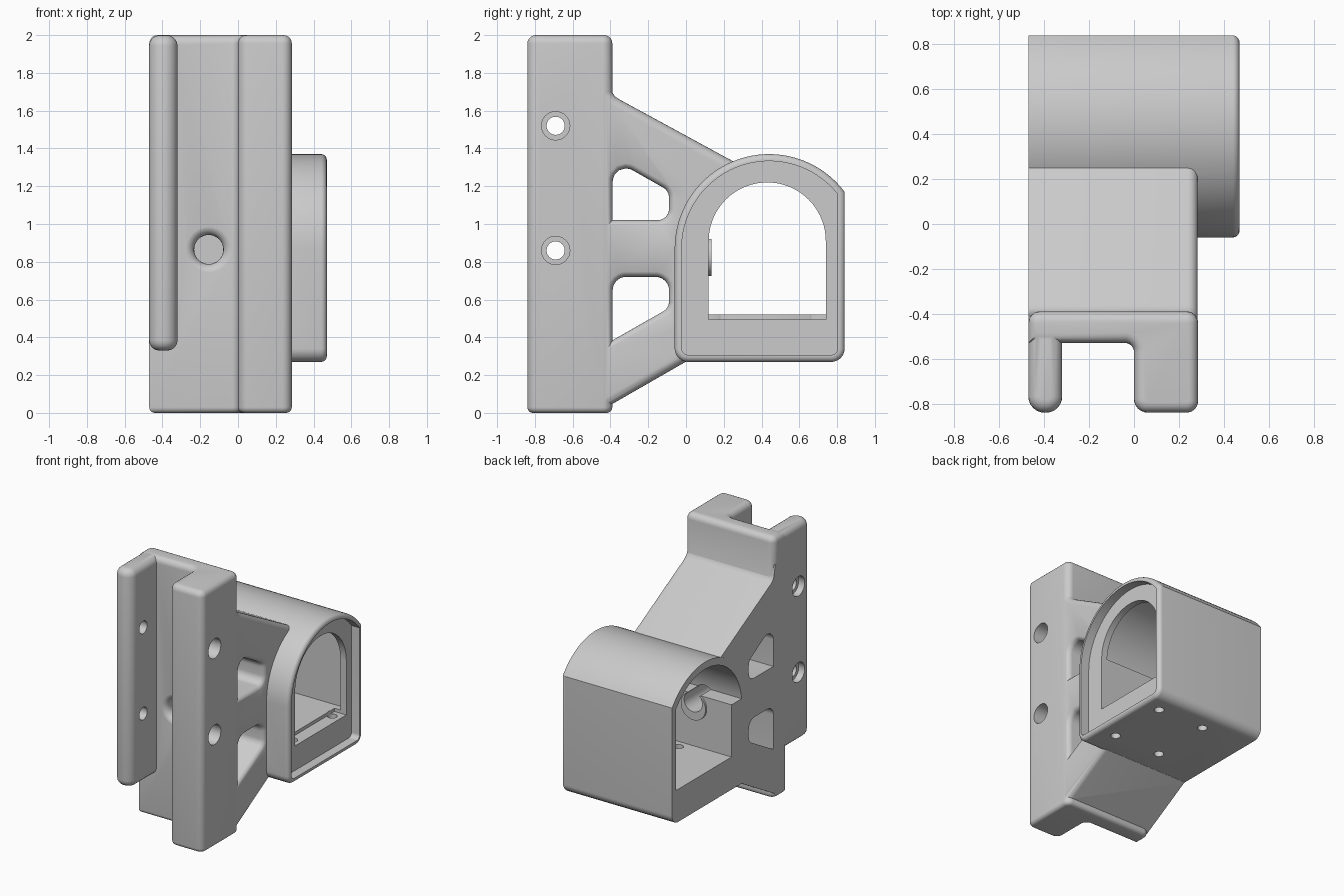
import bpy, bmesh
from math import sin, cos, pi, radians
from mathutils import Vector

if "Cube" in bpy.data.objects:
    bpy.data.objects.remove(bpy.data.objects["Cube"])


def rounded(corners, n=6):
    """Counter-clockwise (a, b, radius) corners -> points with filleted corners."""
    out = []
    for i, c in enumerate(corners):
        p = Vector(c[:2])
        r = c[2] if len(c) > 2 else 0
        if not r:
            out.append(p)
            continue
        u = (Vector(corners[i - 1][:2]) - p).normalized()
        v = (Vector(corners[(i + 1) % len(corners)][:2]) - p).normalized()
        half = u.angle(v) / 2
        d = r * cos(half) / sin(half)
        centre = p + (u + v).normalized() * (r / sin(half))
        a, b = p + u * d - centre, p + v * d - centre
        for k in range(n + 1):
            out.append(centre + a.lerp(b, k / n).normalized() * r)
    return out


def inset(points, d):
    out = []
    for i, p in enumerate(points):
        e = (p - points[i - 1]).normalized()
        f = (points[(i + 1) % len(points)] - p).normalized()
        m = Vector((-e.y - f.y, e.x + f.x)).normalized()
        out.append(p + m * (d / max(0.3, m.dot(Vector((-e.y, e.x))))))
    return out


PLACE = {'x': lambda p, h: (h, p.x, p.y),
         'y': lambda p, h: (p.x, h, p.y),
         'z': lambda p, h: (p.x, p.y, h)}


def prism(name, corners, axis, lo, hi, r_lo=0, r_hi=0, shrink=0, n=5):
    """Extruded profile with rounded rims; a negative rim radius flares outwards."""
    pts = inset(rounded(corners), shrink)
    arc = [k * pi / 2 / n for k in range(n + 1)]
    low = [(lo + abs(r_lo) * (1 - cos(a)), r_lo * (1 - sin(a))) for a in arc] if r_lo else [(lo, 0)]
    high = [(hi - abs(r_hi) * (1 - cos(a)), r_hi * (1 - sin(a))) for a in reversed(arc)] if r_hi else [(hi, 0)]
    bm = bmesh.new()
    rings = [[bm.verts.new(PLACE[axis](p, h)) for p in inset(pts, d)] for h, d in low + high]
    for A, B in zip(rings, rings[1:]):
        for i in range(len(A)):
            bm.faces.new((A[i - 1], A[i], B[i], B[i - 1]))
    bm.faces.new(rings[0])
    bm.faces.new(rings[-1])
    bmesh.ops.recalc_face_normals(bm, faces=bm.faces)
    me = bpy.data.meshes.new(name)
    bm.to_mesh(me)
    bm.free()
    ob = bpy.data.objects.new(name, me)
    bpy.context.collection.objects.link(ob)
    return ob


def arc_pts(ca, cb, r, a0, a1, n=36):
    return [(ca + r * cos(radians(a0 + (a1 - a0) * k / n)),
             cb + r * sin(radians(a0 + (a1 - a0) * k / n))) for k in range(n + 1)]


def rod(name, axis, a, b, r, lo, hi, flare=0):
    return prism(name, arc_pts(a, b, r, 0, 348.75, 31), axis, lo, hi, r_lo=flare)


def combine(target, other, op):
    mod = target.modifiers.new(op, 'BOOLEAN')
    mod.operation, mod.solver, mod.object = op, 'EXACT', other
    bpy.context.view_layer.objects.active = target
    bpy.ops.object.modifier_apply(modifier=mod.name)
    bpy.data.objects.remove(other)


# clamp block with thick jaw, and the shorter thin jaw
body = prism("clamp_bracket", [(-.47, -.53), (0, -.53, .04), (0, -.84, .06), (.285, -.84, .05),
                               (.285, -.39, .05), (-.47, -.39, .05)], 'z', 0, 2, .03, .045)
thin_jaw = prism("thin_jaw", [(-.4705, -.84, .07), (-.32, -.84, .07), (-.32, -.46), (-.4705, -.46)],
                 'z', .33, 1.999, .055, .055)
combine(body, thin_jaw, 'UNION')

# web of three arms, pierced by two windows
arms = prism("support_arms", [(-.5, .06), (-.42, .03), (.05, .3), (.05, 1.0), (.2, 1.2), (.275, 1.318),
                              (-.39, 1.68, .08), (-.41, 1.79), (-.5, 1.79)],
             'x', -.469, .284, 0, .045)
combine(body, arms, 'UNION')
windows = [[(-.388, 1.02), (-.09, 1.02, .06), (-.09, 1.175, .06), (-.388, 1.345, .07)],
           [(-.388, .385), (-.09, .555, .06), (-.09, .72, .07), (-.388, .72, .07)]]
for w in windows:
    combine(body, prism("window_cutter", w, 'x', -.6, .286, 0, -.04), 'DIFFERENCE')

# arched housing with rounded outer rim
outline = [(-.06, .27, .07), (.84, .27, .07)] + arc_pts(.44, .87, .5, 36.87, 180)
combine(body, prism("housing", outline, 'x', -.47, .47, 0, .03), 'UNION')

# stepped recess, front opening, and the wider inner chamber above its side ledge
chamber = [(.12, .52), (.79, .52)] + arc_pts(.44, .87, .445, 38.1, 173.5) + [(.12, .92)]
cutters = [
    prism("rim_recess", outline, 'x', .40, .6, shrink=.037),
    prism("opening", [(.12, .495), (.74, .495)] + arc_pts(.43, .91, .31, 0, 180), 'x', .30, .6),
    prism("chamber", chamber, 'x', -.6, .35),
]
# cable passage with a flared mouth
cutters.append(rod("cable_hole", 'y', -.155, .865, .077, -.531, .3, flare=-.05))
# counterbored bolt holes through both jaws
for z in (.86, 1.52):
    cutters.append(rod("bolt_hole", 'x', -.69, z, .048, -.6, .5))
    cutters.append(rod("bolt_head", 'x', -.69, z, .075, .15, .5))
    cutters.append(rod("bolt_nut", 'x', -.69, z, .075, -.6, -.42))
# four screw holes in the housing floor
for x in (-.07, .33):
    for y in (.19, .67):
        cutters.append(rod("screw_hole", 'z', x, y, .035, .1, .6))
for c in cutters:
    combine(body, c, 'DIFFERENCE')

# raised collar where the passage enters the housing
collar = prism("cable_collar", arc_pts(-.155, .83, .105, 120, 420), 'y', .08, .135)
combine(collar, rod("collar_hole", 'y', -.155, .865, .077, 0, .3), 'DIFFERENCE')

for ob in (body, collar):
    bpy.ops.object.select_all(action='DESELECT')
    ob.select_set(True)
    bpy.context.view_layer.objects.active = ob
    bpy.ops.object.shade_smooth_by_angle(angle=radians(35))
